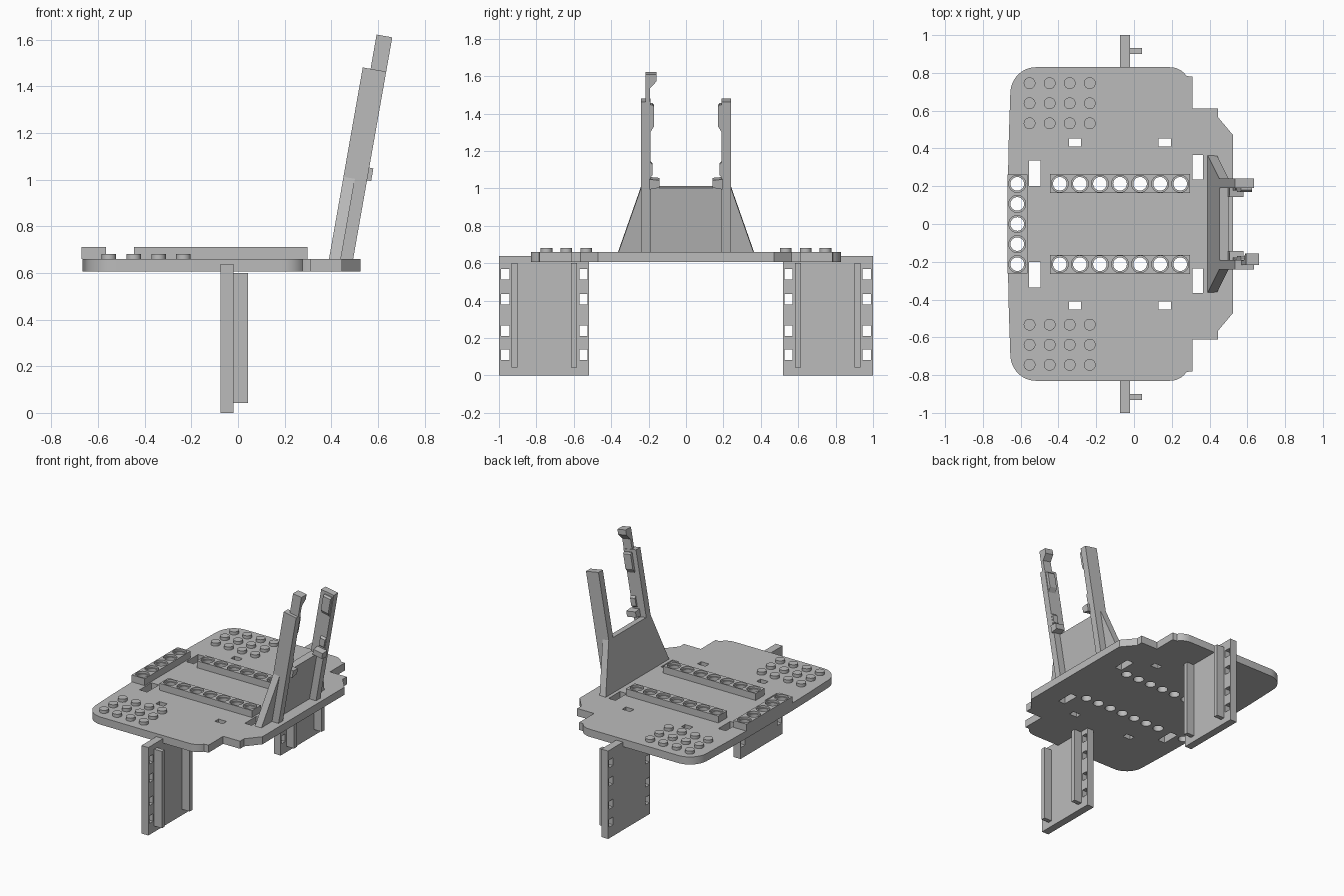
import bpy, bmesh
from math import radians, sin, cos, pi
from mathutils import Matrix

cube = bpy.data.objects.get("Cube")
if cube:
    bpy.data.objects.remove(cube, do_unlink=True)

grey = bpy.data.materials.new("plain grey")
grey.use_nodes = True
colour = (0.5, 0.5, 0.5, 1)
grey.diffuse_color = colour
grey.node_tree.nodes["Principled BSDF"].inputs["Base Color"].default_value = colour


def prism(bm, pts, lo, hi, axis):
    """Extrude a 2D outline along x (points are y, z) or z (points are x, y)."""
    def at(p, d):
        return (d, p[0], p[1]) if axis == "x" else (p[0], p[1], d)
    a = [bm.verts.new(at(p, lo)) for p in pts]
    b = [bm.verts.new(at(p, hi)) for p in pts]
    faces = [bm.faces.new(a[::-1]), bm.faces.new(b)]
    for i in range(len(pts)):
        j = (i + 1) % len(pts)
        faces.append(bm.faces.new((a[i], a[j], b[j], b[i])))
    bmesh.ops.recalc_face_normals(bm, faces=faces)


def box(bm, x0, x1, y0, y1, z0, z1):
    prism(bm, [(x0, y0), (x1, y0), (x1, y1), (x0, y1)], z0, z1, "z")


def disc(bm, x, y, r, z0, z1, n=32):
    prism(bm, [(x + r * cos(2 * pi * i / n), y + r * sin(2 * pi * i / n))
               for i in range(n)], z0, z1, "z")


def finish(name, bm, matrix=None, smooth=False):
    mesh = bpy.data.meshes.new(name)
    bm.to_mesh(mesh)
    bm.free()
    ob = bpy.data.objects.new(name, mesh)
    bpy.context.collection.objects.link(ob)
    mesh.materials.append(grey)
    if matrix:
        ob.matrix_world = matrix
    if smooth:
        shade(ob)
    return ob


def shade(ob):
    bpy.ops.object.select_all(action="DESELECT")
    ob.select_set(True)
    bpy.context.view_layer.objects.active = ob
    bpy.ops.object.shade_smooth_by_angle(angle=radians(30))


def cut(ob, bm):
    """Subtract the cutter shapes and drop the helper."""
    cutter = finish("cutter", bm)
    cutter.hide_render = True
    mod = ob.modifiers.new("cut", "BOOLEAN")
    mod.operation, mod.solver, mod.object = "DIFFERENCE", "EXACT", cutter
    bpy.context.view_layer.objects.active = ob
    bpy.ops.object.modifier_apply(modifier="cut")
    bpy.data.objects.remove(cutter, do_unlink=True)


def corner(cx, cy, rx, ry, a0, a1, n=10):
    return [(cx + rx * cos(radians(a0 + (a1 - a0) * i / n)),
             cy + ry * sin(radians(a0 + (a1 - a0) * i / n))) for i in range(n + 1)]


BOTTOM, TOP, BAR_TOP = 0.605, 0.66, 0.71
PITCH = 0.1063
long_row = [(-0.393 + PITCH * i, s * 0.213) for i in range(7) for s in (-1, 1)]
short_row = [(-0.618, PITCH * i) for i in range(-2, 3)]

# Base plate: half outline mirrored over y
half = [(0.525, 0.47), (0.445, 0.565), (0.445, 0.612), (0.31, 0.612), (0.31, 0.782), (0.29, 0.782)]
half += corner(0.19, 0.74, 0.1, 0.09, 30, 90, 6)
half += corner(-0.52, 0.69, 0.135, 0.14, 90, 175)
half += [(-0.663, 0.45), (-0.667, 0.25)]
outline = half + [(x, -y) for x, y in reversed(half)]
bm = bmesh.new()
prism(bm, outline, BOTTOM, TOP, "z")
plate = finish("base_plate", bm)
bm = bmesh.new()
for x, y in long_row + short_row:
    disc(bm, x, y, 0.036, 0.5, 0.8)
for s in (-1, 1):
    for cx, cy, w, d in ((-0.525, 0.268, 0.06, 0.135), (0.338, 0.3, 0.055, 0.13),
                         (-0.312, 0.431, 0.064, 0.042), (0.163, 0.431, 0.064, 0.042)):
        box(bm, cx - w / 2, cx + w / 2, s * cy - d / 2, s * cy + d / 2, 0.5, 0.8)
cut(plate, bm)
shade(plate)

# Raised bars with counterbored holes
for name, holes, area in (
        ("right_bar", [p for p in long_row if p[1] < 0], (-0.445, 0.297, -0.265, -0.163)),
        ("left_bar", [p for p in long_row if p[1] > 0], (-0.445, 0.297, 0.163, 0.265)),
        ("end_bar", short_row, (-0.67, -0.565, -0.263, 0.263))):
    bm = bmesh.new()
    box(bm, *area, TOP, BAR_TOP)
    bar = finish(name, bm)
    for r, z in ((0.036, 0.6), (0.045, BAR_TOP - 0.015)):
        bm = bmesh.new()
        for x, y in holes:
            disc(bm, x, y, r, z, 0.8)
        cut(bar, bm)
    shade(bar)

# Studs at both ends of the plate
for side, s in (("front", -1), ("back", 1)):
    bm = bmesh.new()
    for i in range(4):
        for j in range(3):
            disc(bm, -0.553 + PITCH * i, s * (0.533 + PITCH * j), 0.031, TOP, 0.682, 24)
    finish(side + "_studs", bm, smooth=True)

# Leg panels with window slots and two ribs each
for side, s in (("front", -1), ("back", 1)):
    bm = bmesh.new()
    box(bm, -0.075, -0.02, *sorted((s * 0.518, s)), 0, 0.638)
    leg = finish(side + "_leg", bm)
    bm = bmesh.new()
    for y in (0.548, 0.966):
        for z in (0.54, 0.407, 0.24, 0.11):
            box(bm, -0.2, 0.2, s * y - 0.022, s * y + 0.022, z - 0.028, z + 0.028)
    cut(leg, bm)
    bm = bmesh.new()
    for y in (0.598, 0.916):
        box(bm, -0.022, 0.042, s * y - 0.016, s * y + 0.016, 0.043, 0.6)
    finish(side + "_leg_ribs", bm)

# Leaning back support, built upright and tilted
tilt = Matrix.Translation((0.39, 0, TOP)) @ Matrix.Rotation(radians(10), 4, "Y")
bm = bmesh.new()
prism(bm, [(-0.367, -0.01), (0.367, -0.01), (0.24, 0.357), (-0.24, 0.357)], 0, 0.05, "x")
finish("back_panel", bm, tilt)
for side, s in (("right", -1), ("left", 1)):
    bm = bmesh.new()
    box(bm, 0, 0.102, *sorted((s * 0.19, s * 0.24)), -0.01, 0.833)
    finish(side + "_post", bm, tilt)
    bm = bmesh.new()
    # Upper catch, small tab and lower hook on the inner face
    for pts, lo, hi in (
            ([(0.195, 0.66), (0.17, 0.7), (0.17, 0.805), (0.18, 0.815), (0.195, 0.815)], 0.035, 0.095),
            ([(0.195, 0.42), (0.178, 0.435), (0.178, 0.49), (0.195, 0.51)], 0.06, 0.1),
            ([(0.195, 0.36), (0.142, 0.37), (0.142, 0.41), (0.195, 0.415)], 0.045, 0.12)):
        prism(bm, [(s * y, z) for y, z in pts], lo, hi, "x")
    finish(side + "_post_clips", bm, tilt)

# Hooked tip on the taller right post
bm = bmesh.new()
prism(bm, [(-0.217, 0.82), (-0.193, 0.82), (-0.193, 0.905), (-0.157, 0.945),
           (-0.157, 0.982), (-0.217, 0.982)], 0.034, 0.102, "x")
finish("right_post_tip", bm, tilt)
